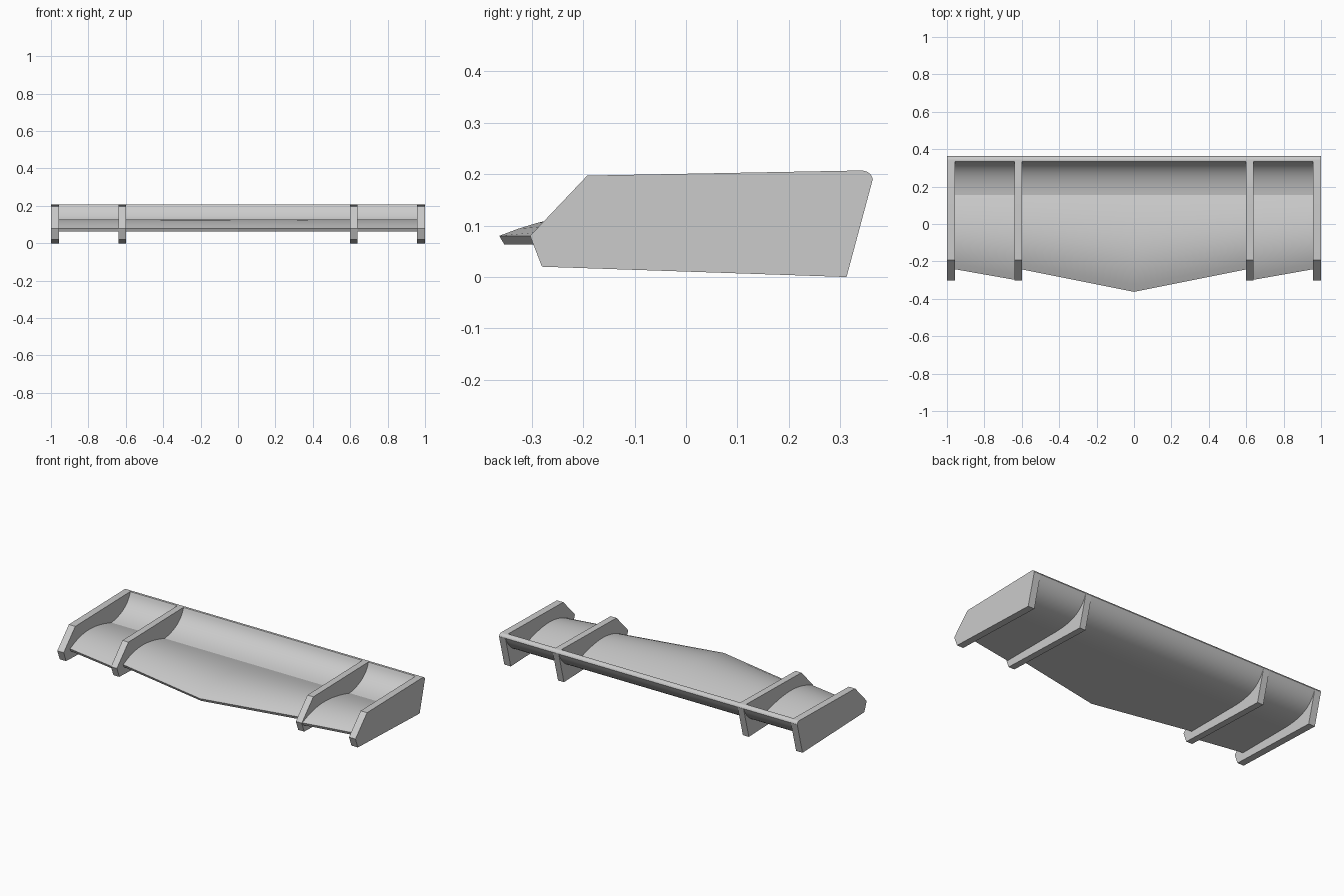
import bpy, bmesh, math
from mathutils import Vector
from mathutils.geometry import interpolate_bezier

cube = bpy.data.objects.get("Cube")
if cube:
    bpy.data.objects.remove(cube, do_unlink=True)

grey = bpy.data.materials.new("plain grey")
grey.use_nodes = True
colour = (0.6, 0.6, 0.6, 1)
grey.diffuse_color = colour
grey.node_tree.nodes["Principled BSDF"].inputs["Base Color"].default_value = colour

KINK, NOSE = 0.155, -0.363


def curve(a, b, c, d, steps=14):
    """Sample a Bezier curve in the y-z plane."""
    pts = interpolate_bezier(*(Vector((*p, 0)) for p in (a, b, c, d)), steps)
    return [(p.x, p.y) for p in pts]


def loft(name, sections, smooth=None):
    """Join equal-length rings of 3D points into a closed solid."""
    bm = bmesh.new()
    rings = [[bm.verts.new(p) for p in s] for s in sections]
    n = len(rings[0])
    for r, s in zip(rings, rings[1:]):
        for i in range(n):
            j = (i + 1) % n
            bm.faces.new((r[i], r[j], s[j], s[i]))
    bm.faces.new(rings[0])
    bm.faces.new(rings[-1][::-1])
    bmesh.ops.recalc_face_normals(bm, faces=bm.faces)
    mesh = bpy.data.meshes.new(name)
    bm.to_mesh(mesh)
    bm.free()
    mesh.materials.append(grey)
    obj = bpy.data.objects.new(name, mesh)
    bpy.context.collection.objects.link(obj)
    if smooth:
        bpy.ops.object.select_all(action='DESELECT')
        obj.select_set(True)
        bpy.context.view_layer.objects.active = obj
        bpy.ops.object.shade_smooth_by_angle(angle=math.radians(smooth))
    return obj


# Aerofoil outline: crowned deck, upswept rear, rounded lip, underside
deck = curve((NOSE, 0.08), (-0.2, 0.146), (-0.05, 0.138), (KINK, 0.087))
sweep = curve((KINK, 0.087), (0.24, 0.098), (0.315, 0.132), (0.335, 0.206))
lip = curve((0.34, 0.207), (0.353, 0.207), (0.361, 0.2), (0.363, 0.19), 6)
belly = curve((0.363, 0.19), (0.32, 0.09), (0.24, 0.063), (0.1, 0.063))
outline = deck + sweep[1:] + lip + belly[1:] + [(-0.353, 0.063)]


def section(x, front):
    """Place the outline at x, with the part ahead of the kink fitted to front."""
    k = (KINK - front) / (KINK - NOSE)
    return [(x, y if y > KINK else KINK - (KINK - y) * k, z) for y, z in outline]


# Wing panels
loft("centre_wing", [section(-0.6, -0.243), section(0, NOSE), section(0.6, -0.243)], 17)
for side, s in (("left", 1), ("right", -1)):
    loft(side + "_outer_wing", [section(s * 0.64, -0.298), section(s * 0.957, -0.242)], 17)

# Upright fences at the tips and part way along the span
fence = [(-0.303, 0.08), (-0.192, 0.197)] + lip + [(0.312, 0), (-0.28, 0.02)]
for side, s in (("left", 1), ("right", -1)):
    for name, a, b in (("inner_fence", 0.6, 0.64), ("end_plate", 0.957, 1)):
        loft(f"{side}_{name}", [[(s * x, y, z) for y, z in fence] for x in (a, b)], 25)
